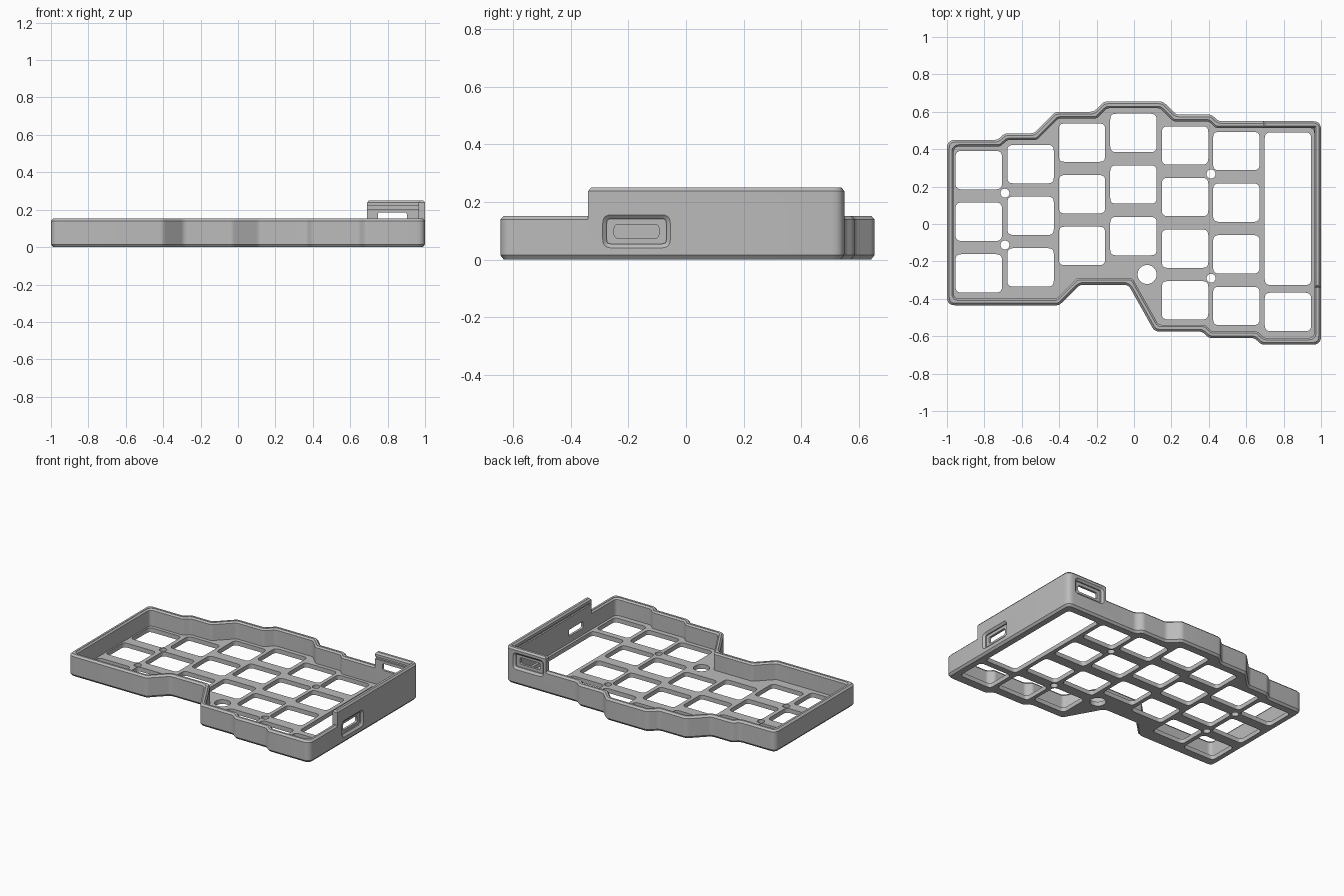
import bpy, bmesh, math
from mathutils import Vector

cube = bpy.data.objects.get("Cube")
if cube:
    bpy.data.objects.remove(cube, do_unlink=True)

grey = bpy.data.materials.new("plain grey")
grey.use_nodes = True
colour = (0.5, 0.5, 0.5, 1)
grey.diffuse_color = colour
grey.node_tree.nodes["Principled BSDF"].inputs["Base Color"].default_value = colour


def inset(points, d):
    """Mitred inward offset of a counter-clockwise outline."""
    out = []
    for i, p in enumerate(points):
        p = Vector(p)
        a = (p - Vector(points[i - 1])).normalized()
        b = (Vector(points[(i + 1) % len(points)]) - p).normalized()
        n1, n2 = Vector((-a.y, a.x)), Vector((-b.y, b.x))
        out.append(p + (n1 + n2) * d / (1 + n1.dot(n2)))
    return out


def fillet(points, radius, steps=5):
    """Round every corner of an outline."""
    out = []
    for i, p in enumerate(points):
        p = Vector(p)
        a = Vector(points[i - 1]) - p
        b = Vector(points[(i + 1) % len(points)]) - p
        turn = math.pi - a.angle(b)
        cut = min(radius * math.tan(turn / 2), a.length * 0.45, b.length * 0.45)
        s, e = p + a.normalized() * cut, p + b.normalized() * cut
        for k in range(steps + 1):
            t = k / steps
            out.append(s * (1 - t) ** 2 * 0.85 + p * 2 * t * (1 - t) + e * t * t
                       + s * (1 - t) ** 2 * 0.15)
    return out


def rect(cx, cy, w, h):
    return [(cx + sx * w / 2, cy + sy * h / 2)
            for sx, sy in ((-1, -1), (1, -1), (1, 1), (-1, 1))]


def circle(cx, cy, r, n=24):
    return [(cx + r * math.cos(i * math.tau / n), cy + r * math.sin(i * math.tau / n))
            for i in range(n)]


def solid(name, stacks, axes=(0, 1, 2)):
    """Loft stacks of (outline, height) levels; axes places u, v and height."""
    bm = bmesh.new()
    for levels in stacks:
        loops = []
        for outline, height in levels:
            loop = []
            for u, v in outline:
                co = [0, 0, 0]
                co[axes[0]], co[axes[1]], co[axes[2]] = u, v, height
                loop.append(bm.verts.new(co))
            loops.append(loop)
        bm.faces.new(loops[0][::-1])
        bm.faces.new(loops[-1])
        for lo, hi in zip(loops, loops[1:]):
            for i in range(len(lo)):
                j = (i + 1) % len(lo)
                bm.faces.new((lo[i], lo[j], hi[j], hi[i]))
    bmesh.ops.recalc_face_normals(bm, faces=bm.faces)
    mesh = bpy.data.meshes.new(name)
    bm.to_mesh(mesh)
    bm.free()
    mesh.materials.append(grey)
    ob = bpy.data.objects.new(name, mesh)
    bpy.context.collection.objects.link(ob)
    return ob


def combine(target, tool, operation):
    bpy.context.view_layer.objects.active = target
    mod = target.modifiers.new(operation, 'BOOLEAN')
    mod.operation, mod.solver, mod.object = operation, 'EXACT', tool
    bpy.ops.object.modifier_apply(modifier=mod.name)
    bpy.data.objects.remove(tool, do_unlink=True)


# Tray with chamfered top and bottom edges
outline = [(-1, -.435), (-.4, -.435), (-.29, -.325), (-.03, -.325), (.11, -.575),
           (.365, -.575), (.4, -.61), (.645, -.61), (.68, -.645), (1, -.645),
           (1, .55), (.45, .55), (.415, .585), (.225, .585), (.155, .655),
           (-.16, .655), (-.215, .6), (-.42, .6), (-.535, .485), (-.69, .485),
           (-.73, .45), (-1, .45)]
outer = fillet(outline, .045)
trim = inset(outer, .012)
case = solid("keyboard_case", [[(trim, 0), (outer, .015), (outer, .14), (trim, .152)]])

# Hollow interior above the thin floor plate
wall = .036
inner = fillet(inset(outline, wall), .03)
flare = inset(inner, -.01)
combine(case, solid("cavity", [[(inner, .03), (inner, .14), (flare, .15), (flare, .3)]]),
        'DIFFERENCE')

# Raised corner wall along the back left
x0, y0 = .69, -.34
corner = [(1 - wall, y0), (1, y0)]
corner += fillet([(x0, y0), (1, y0), (1, .55), (x0, .55)], .045)[12:18]
corner += [(x0, .55), (x0, .55 - wall), (1 - wall, .55 - wall)]
raised = solid("raised_wall", [[(corner, .1), (corner, .238), (inset(corner, .01), .25)]])
combine(case, raised, 'UNION')

# Lid groove inside the raised wall
groove = rect(.83, .1, .29, .85)
combine(case, solid("groove", [[(groove, .205), (groove, .22)]]), 'DIFFERENCE')

# Key openings, screw holes and reset hole through the floor
columns = [(-.83, .288, 3), (-.553, .32, 3), (-.278, .435, 3), (-.003, .487, 3),
           (.273, .42, 4), (.547, .39, 4), (.823, -.47, 1)]
openings = [rect(x, top - row * .276, .248, .205)
            for x, top, count in columns for row in range(count)]
openings.append(rect(.823, .082, .248, .816))
cuts = [fillet(r, .03) for r in openings]
cuts += [circle(x, y, .024) for x, y in
         ((-.69, .165), (-.69, -.112), (.412, .267), (.412, -.29))]
cuts.append(circle(.07, -.27, .051))
combine(case, solid("openings", [[(c, -.1), (c, .1)] for c in cuts]), 'DIFFERENCE')

# Connector ports: flared outer recess with a slot through the wall
for axes, u, v, face in (((1, 2, 0), -.172, .098, 1), ((0, 2, 1), .825, .163, .55)):
    wide = fillet(rect(u, v, .235, .115), .03)
    narrow = inset(wide, .014)
    slot = fillet(rect(u, v, .155, .046), .012)
    recess = [(narrow, face - .02), (narrow, face - .012), (wide, face), (wide, face + .05)]
    combine(case, solid("recess", [recess], axes), 'DIFFERENCE')
    combine(case, solid("slot", [[(slot, face - .06), (slot, face + .02)]], axes), 'DIFFERENCE')

bpy.ops.object.select_all(action='DESELECT')
case.select_set(True)
bpy.context.view_layer.objects.active = case
bpy.ops.object.shade_smooth_by_angle(angle=math.radians(25))
